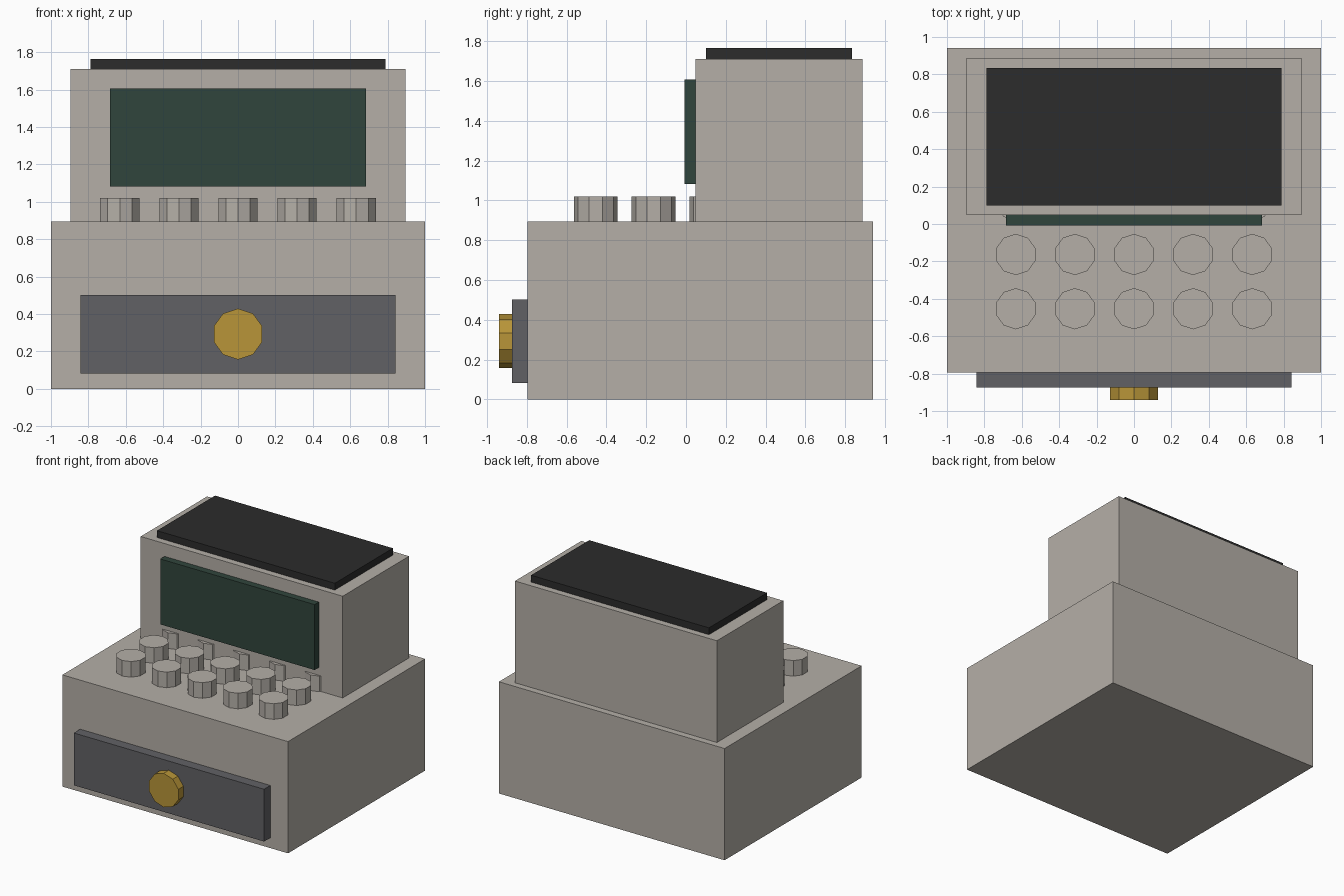
import bpy
import bmesh
from math import radians
from mathutils import Matrix, Vector

cube = bpy.data.objects.get("Cube")
if cube:
    bpy.data.objects.remove(cube, do_unlink=True)


def material(name, rgb):
    mat = bpy.data.materials.new(name)
    mat.use_nodes = True
    colour = (*rgb, 1.0)
    mat.diffuse_color = colour
    mat.node_tree.nodes["Principled BSDF"].inputs["Base Color"].default_value = colour
    return mat


beige = material("warm grey casing", (0.46, 0.43, 0.39))
charcoal = material("charcoal", (0.025, 0.025, 0.025))
green = material("dark green glass", (0.03, 0.06, 0.045))
slate = material("slate grey", (0.12, 0.12, 0.13))
brass = material("brass", (0.48, 0.30, 0.04))


def finish(name, bm, mat):
    mesh = bpy.data.meshes.new(name)
    bm.to_mesh(mesh)
    bm.free()
    mesh.materials.append(mat)
    obj = bpy.data.objects.new(name, mesh)
    bpy.context.collection.objects.link(obj)
    return obj


def box(name, low, high, mat):
    low, high = Vector(low), Vector(high)
    bm = bmesh.new()
    bmesh.ops.create_cube(bm, size=1)
    bmesh.ops.scale(bm, vec=high - low, verts=bm.verts)
    bmesh.ops.translate(bm, vec=(low + high) / 2, verts=bm.verts)
    return finish(name, bm, mat)


def disc(name, centre, radius, depth, sides, mat, tilt=0):
    bm = bmesh.new()
    place = Matrix.Translation(centre) @ Matrix.Rotation(radians(tilt), 4, "X")
    bmesh.ops.create_cone(bm, cap_ends=True, segments=sides, radius1=radius,
                          radius2=radius, depth=depth, matrix=place)
    return finish(name, bm, mat)


# Casing: wide base and upper housing
box("base", (-1, -0.795, 0), (1, 0.94, 0.895), beige)
box("housing", (-0.895, 0.047, 0.895), (0.895, 0.887, 1.71), beige)
box("top_plate", (-0.788, 0.1, 1.71), (0.788, 0.835, 1.765), charcoal)
box("screen", (-0.684, -0.007, 1.083), (0.684, 0.047, 1.607), green)

# Cash drawer and its round knob
box("drawer", (-0.843, -0.875, 0.083), (0.843, -0.795, 0.502), slate)
disc("drawer_knob", (0, -0.9075, 0.293), 0.136, 0.065, 10, brass, tilt=90)

# Keys: three rows of five, the back row half sunk into the housing
for row in range(3):
    for col in range(5):
        spot = ((col - 2) * 0.316, -0.453 + row * 0.29, 0.955)
        disc(f"key_{row + 1}_{col + 1}", spot, 0.11, 0.13, 10, beige)
